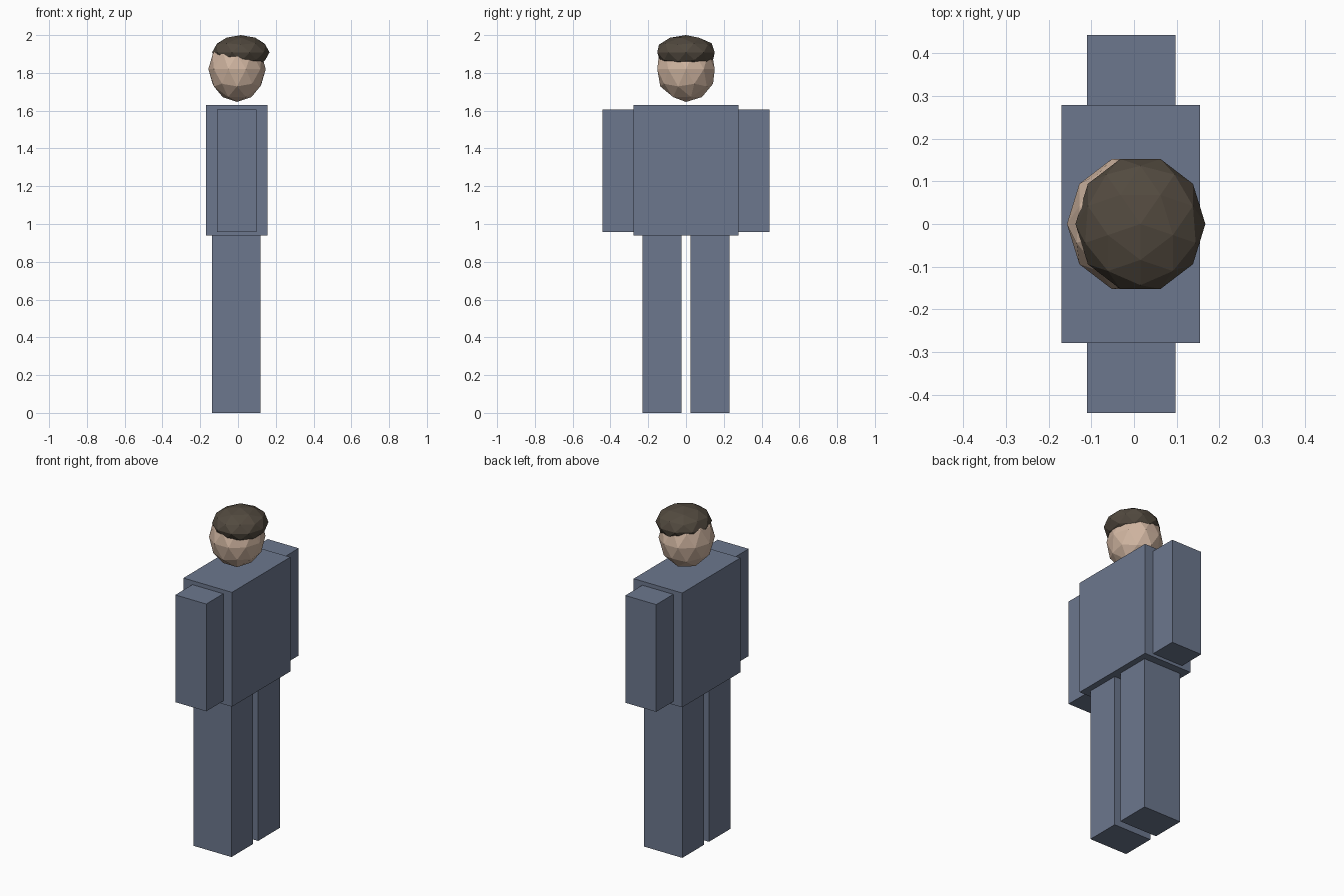
import bpy
from math import radians

if "Cube" in bpy.data.objects:
    bpy.data.objects.remove(bpy.data.objects["Cube"], do_unlink=True)


def material(name, rgb):
    mat = bpy.data.materials.new(name)
    mat.use_nodes = True
    mat.diffuse_color = (*rgb, 1)
    mat.node_tree.nodes["Principled BSDF"].inputs["Base Color"].default_value = (*rgb, 1)
    return mat


cloth = material("slate blue cloth", (0.15, 0.185, 0.27))
skin = material("skin", (0.64, 0.47, 0.36))
hair_brown = material("dark brown hair", (0.085, 0.068, 0.05))


def finish(name, mat):
    obj = bpy.context.object
    obj.name = obj.data.name = name
    obj.data.materials.append(mat)
    return obj


def box(name, low, high, mat):
    centre = [(a + b) / 2 for a, b in zip(low, high)]
    bpy.ops.mesh.primitive_cube_add(size=1, location=centre)
    obj = finish(name, mat)
    obj.scale = [b - a for a, b in zip(low, high)]
    return obj


def faceted_ball(name, centre, radii, tilt, mat):
    bpy.ops.mesh.primitive_ico_sphere_add(subdivisions=2, radius=1, location=centre)
    obj = finish(name, mat)
    # local x runs across the face, local y runs from face to nape
    obj.scale = radii
    obj.rotation_euler = (radians(tilt), 0, radians(-90))
    return obj


# Torso
box("torso", (-0.17, -0.279, 0.938), (0.155, 0.279, 1.63), cloth)

# Paired limbs
for side, s in (("right", 1), ("left", -1)):
    ys = sorted((s * 0.24, s * 0.442))
    box(side + "_arm", (-0.11, ys[0], 0.957), (0.097, ys[1], 1.606), cloth)
    ys = sorted((s * 0.024, s * 0.231))
    box(side + "_leg", (-0.137, ys[0], 0), (0.118, ys[1], 0.96), cloth)

# Head, with a flattened cap of hair set slightly back
faceted_ball("head", (-0.005, 0, 1.82), (0.16, 0.152, 0.174), 0, skin)
faceted_ball("hair", (0.015, 0, 1.909), (0.16, 0.152, 0.091), 0, hair_brown)
